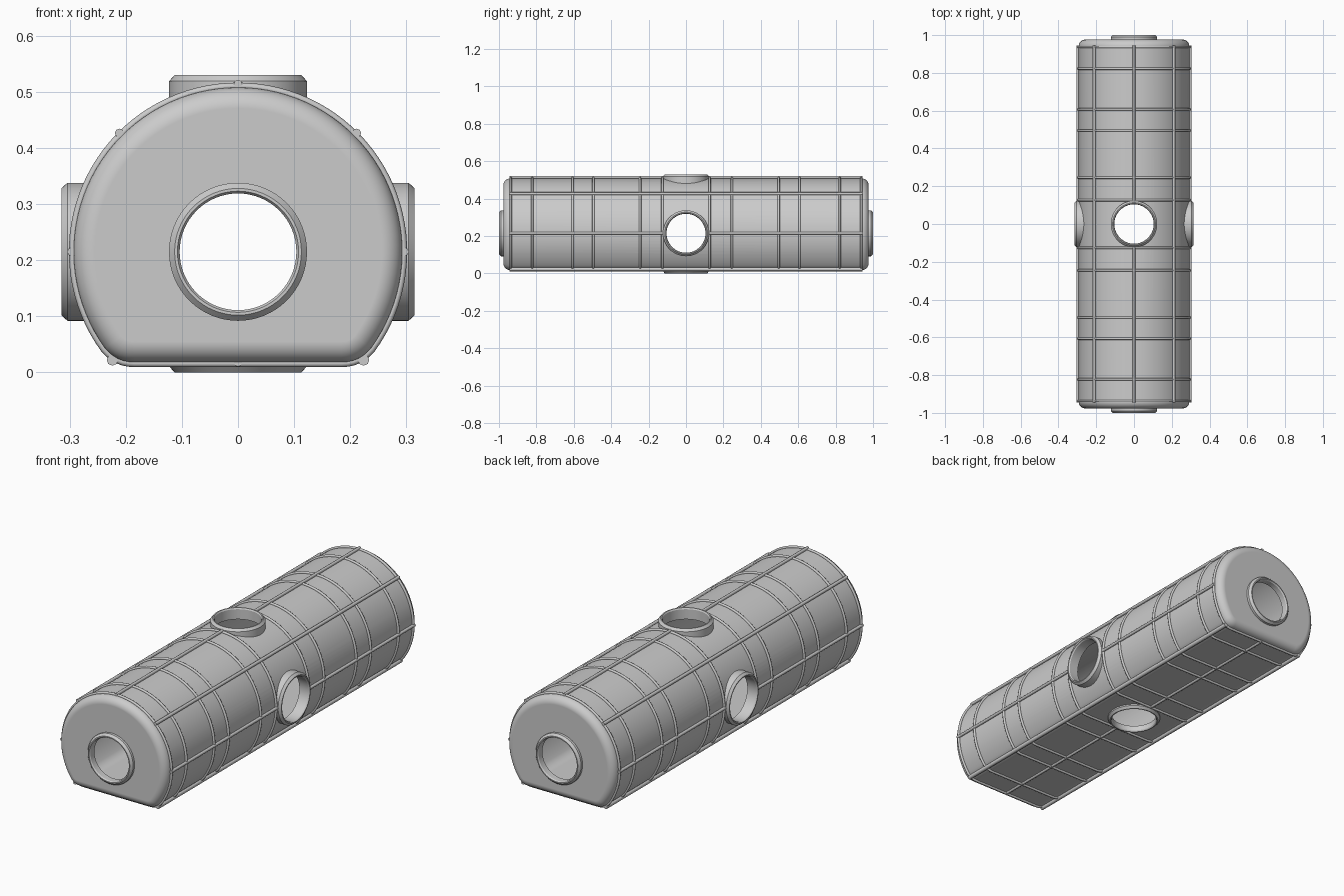
import bpy, bmesh, math
from mathutils import Vector

if "Cube" in bpy.data.objects:
    bpy.data.objects.remove(bpy.data.objects["Cube"])

CZ, R, FLOOR = 0.215, 0.293, 0.018     # barrel centre height, radius, flat underside
HALF, FILLET = 0.977, 0.037            # half length, end rounding


def outline():
    """D-shaped section as (x, z): round top, flat bottom, softened corners."""
    a0, n = math.radians(-36), 72
    pts = []
    for i in range(n + 1):
        a = a0 + (math.pi - 2 * a0) * i / n
        pts.append(Vector((R * math.cos(a), CZ + R * math.sin(a))))
    end, flat = pts[0], Vector((0.185, FLOOR))
    corner = Vector((math.sqrt(R * R - (CZ - FLOOR) ** 2), FLOOR))
    bend = [end * (1 - t) ** 2 + corner * 2 * t * (1 - t) + flat * t * t
            for t in (k / 6 for k in range(1, 7))]
    left = [Vector((-p.x, p.y)) for p in bend]
    return pts + left + bend[::-1]


def inset(pts, d):
    """Move the closed section inwards by d along its normals."""
    out = []
    for i, p in enumerate(pts):
        t = (pts[(i + 1) % len(pts)] - pts[i - 1]).normalized()
        out.append(p + Vector((-t.y, t.x)) * d)
    return out


def finish(name, bm):
    bmesh.ops.recalc_face_normals(bm, faces=bm.faces[:])
    me = bpy.data.meshes.new(name)
    bm.to_mesh(me)
    bm.free()
    ob = bpy.data.objects.new(name, me)
    bpy.context.collection.objects.link(ob)
    return ob


def select(ob):
    bpy.ops.object.select_all(action='DESELECT')
    ob.select_set(True)
    bpy.context.view_layer.objects.active = ob


def smooth(ob, angle=30):
    select(ob)
    bpy.ops.object.shade_smooth_by_angle(angle=math.radians(angle))


SECTION = outline()

# Hollow tank with rounded ends
arc = [k / 8 * math.pi / 2 for k in range(9)]
near = [(-HALF + FILLET * (1 - math.sin(a)), FILLET * (1 - math.cos(a))) for a in arc[::-1]]
stations = [(-HALF + FILLET * (1 - math.cos(b)), FILLET * (1 - math.sin(b))) for b in arc]
stations += [(-y, d) for y, d in stations[::-1]]
bm = bmesh.new()
rings = [[bm.verts.new((p.x, y, p.y)) for p in inset(SECTION, d)] for y, d in stations]
n = len(SECTION)
for a, b in zip(rings, rings[1:]):
    for i in range(n):
        j = (i + 1) % n
        bm.faces.new((a[i], a[j], b[j], b[i]))
bm.faces.new(rings[0])
bm.faces.new(rings[-1])
tank = finish("tank_shell", bm)
wall = tank.modifiers.new("wall", 'SOLIDIFY')
wall.thickness, wall.offset = 0.006, -1

# Port openings cut along the three axes
for axis in ((1, 0, 0), (0, 1, 0), (0, 0, 1)):
    bpy.ops.mesh.primitive_cylinder_add(vertices=64, radius=0.113, depth=3, location=(0, 0, CZ),
                                        rotation=Vector(axis).to_track_quat('Z', 'Y').to_euler())
    cutter = bpy.context.object
    cutter.name = "port_cutter"
    cutter.hide_render = True
    cut = tank.modifiers.new("port", 'BOOLEAN')
    cut.operation, cut.solver, cut.object = 'DIFFERENCE', 'EXACT', cutter
select(tank)
for m in [m.name for m in tank.modifiers]:
    bpy.ops.object.modifier_apply(modifier=m)
for ob in [o for o in bpy.data.objects if o.name.startswith("port_cutter")]:
    bpy.data.objects.remove(ob)
smooth(tank)
tank.modifiers.new("normals", 'WEIGHTED_NORMAL').keep_sharp = True


# Chamfered collars around the six ports
def collar(name, axis, base, tip, seg=64):
    prof = [(0.123, base), (0.123, tip - 0.011), (0.113, tip), (0.108, tip),
            (0.104, tip - 0.006), (0.104, base)]
    bm = bmesh.new()
    q = Vector(axis).to_track_quat('Z', 'Y')
    rows = []
    for i in range(seg):
        a = 2 * math.pi * i / seg
        rows.append([bm.verts.new(q @ Vector((r * math.cos(a), r * math.sin(a), h))
                                  + Vector((0, 0, CZ))) for r, h in prof])
    for i in range(seg):
        a, b = rows[i], rows[(i + 1) % seg]
        for k in range(len(prof)):
            m = (k + 1) % len(prof)
            bm.faces.new((a[k], a[m], b[m], b[k]))
    smooth(finish(name, bm))


collar("front_collar", (0, -1, 0), 0.965, 1.0)
collar("back_collar", (0, 1, 0), 0.965, 1.0)
collar("right_collar", (1, 0, 0), 0.26, 0.315)
collar("left_collar", (-1, 0, 0), 0.26, 0.315)
collar("top_collar", (0, 0, 1), 0.26, 0.315)
collar("bottom_collar", (0, 0, -1), 0.185, 0.215)


# Round rods swept along paths
def rods(name, paths, radius, closed=False):
    cu = bpy.data.curves.new(name, 'CURVE')
    cu.dimensions = '3D'
    cu.bevel_depth, cu.bevel_resolution, cu.use_fill_caps = radius, 2, True
    for path in paths:
        sp = cu.splines.new('POLY')
        sp.points.add(len(path) - 1)
        for pt, co in zip(sp.points, path):
            pt.co = (*co, 1)
        sp.use_cyclic_u = closed
    ob = bpy.data.objects.new(name, cu)
    bpy.context.collection.objects.link(ob)
    select(ob)
    bpy.ops.object.convert(target='MESH')
    smooth(bpy.context.object, 50)


# Hoops around the tank
hoop = inset(SECTION, -0.002)
ys = [s * y for y in (0.126, 0.245, 0.495, 0.607, 0.822, 0.937) for s in (-1, 1)]
rods("hoop_ribs", [[(p.x, y, p.y) for p in hoop] for y in ys], 0.0065, True)

# Lengthwise ribs: full length on the shoulders and lower corners
d = 0.299 * math.sqrt(0.5)
L = 0.944
rods("shoulder_ribs", [[(s * d, -L, CZ + d), (s * d, L, CZ + d)] for s in (-1, 1)], 0.008)
rods("corner_ribs", [[(s * 0.224, -L, 0.022), (s * 0.224, L, 0.022)] for s in (-1, 1)], 0.010)

# Lengthwise ribs that stop at the collars
spots = [(0.297, CZ), (-0.297, CZ), (0, CZ + 0.299), (0, 0.018)]
rods("middle_ribs", [[(x, s * 0.118, z), (x, s * L, z)] for x, z in spots for s in (-1, 1)], 0.0075)
